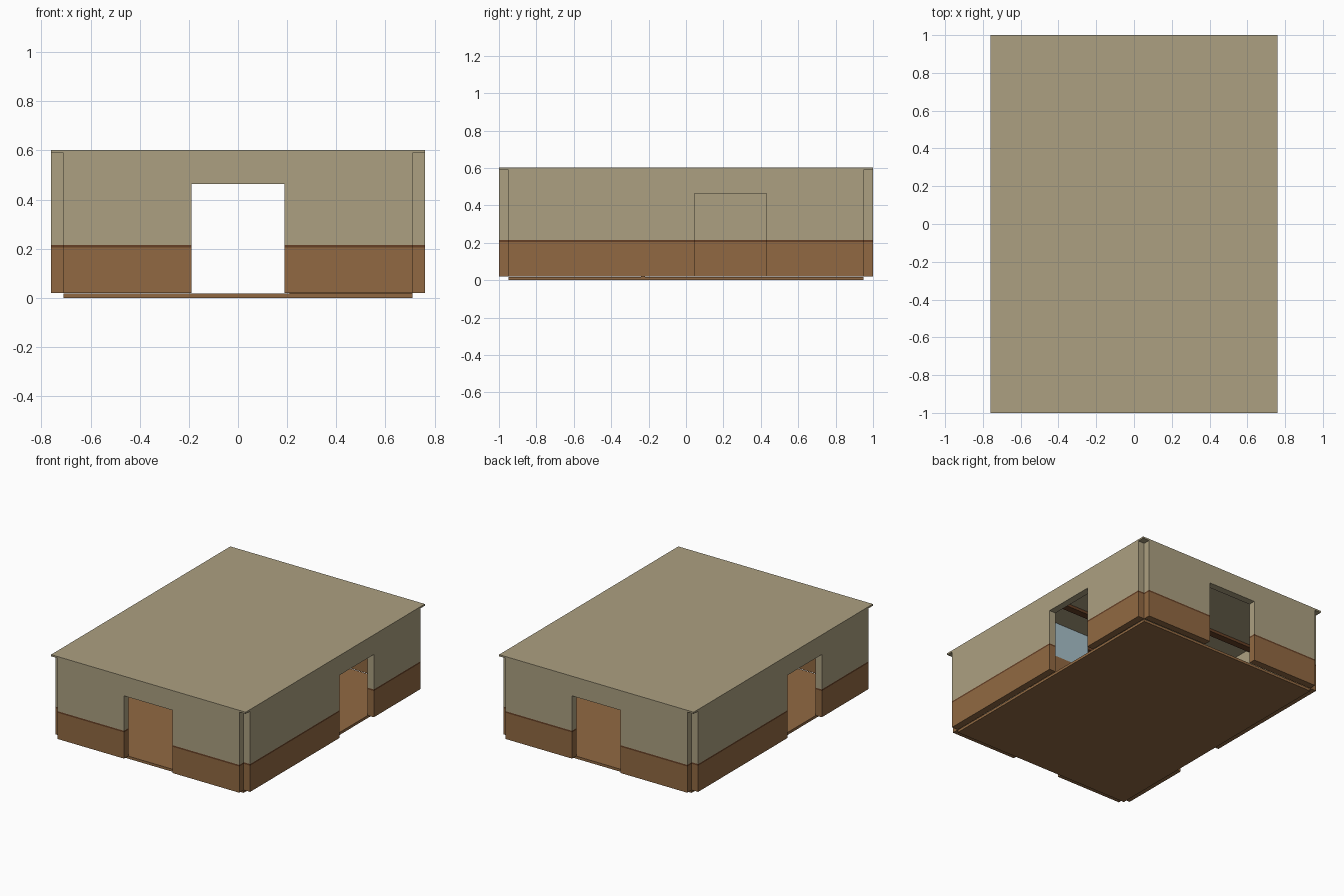
import bpy, bmesh

if "Cube" in bpy.data.objects:
    bpy.data.objects.remove(bpy.data.objects["Cube"])


def lin(c):
    c /= 255
    return c / 12.92 if c <= 0.04045 else ((c + 0.055) / 1.055) ** 2.4


def material(name, rgb):
    m = bpy.data.materials.new(name)
    m.diffuse_color = (*[lin(c) for c in rgb], 1)
    m.use_nodes = True
    m.node_tree.nodes["Principled BSDF"].inputs["Base Color"].default_value = m.diffuse_color
    return m


plaster = material("tan plaster", (172, 160, 129))
wood = material("brown wood", (145, 105, 66))
trim = material("dark brown trim", (102, 64, 38))
blue = material("pale blue", (168, 192, 202))
MATS = [plaster, wood, trim, blue]


def build(name, boxes):
    """One object from boxes given as (low corner, high corner, material)."""
    bm = bmesh.new()
    used = []
    for lo, hi, mat in boxes:
        if mat not in used:
            used.append(mat)
        v = [bm.verts.new((x, y, z)) for z in (lo[2], hi[2])
             for y in (lo[1], hi[1]) for x in (lo[0], hi[0])]
        for f in ((0, 2, 3, 1), (4, 5, 7, 6), (0, 1, 5, 4),
                  (2, 6, 7, 3), (0, 4, 6, 2), (1, 3, 7, 5)):
            bm.faces.new([v[i] for i in f]).material_index = used.index(mat)
    me = bpy.data.meshes.new(name)
    bm.to_mesh(me)
    bm.free()
    for m in used:
        me.materials.append(m)
    ob = bpy.data.objects.new(name, me)
    bpy.context.collection.objects.link(ob)
    return ob


X, Y, T = 0.76, 1.0, 0.05            # outer half sizes and wall thickness
Z0, Z1, DOOR = 0.02, 0.59, 0.463     # wall bottom, wall top, door head
BANDS = [(Z0, 0.205, wood), (0.205, 0.216, trim), (0.216, DOOR, plaster)]


def wall(name, half, d0, d1, near, far, along_x):
    """Banded wall with one doorway between d0 and d1."""
    def box(a, b, z0, z1, mat):
        if along_x:
            return ((a, near, z0), (b, far, z1), mat)
        return ((near, a, z0), (far, b, z1), mat)
    boxes = [box(a, b, z0, z1, m) for a, b in ((-half, d0), (d1, half))
             for z0, z1, m in BANDS]
    boxes.append(box(-half, half, DOOR, Z1, plaster))
    build(name, boxes)


# walls, meeting only at their inner corners
wall("front_wall", X - T, -0.19, 0.19, -Y, -Y + T, True)
wall("back_wall", X - T, -0.19, 0.19, Y - T, Y, True)
wall("right_wall", Y - T, 0.045, 0.43, X - T, X, False)
wall("left_wall", Y - T, -0.43, -0.045, -X, -X + T, False)

# floor slab and flat roof
build("floor", [((-X + T, -Y + T, 0), (X - T, Y - T, 0.018), wood)])
build("roof", [((-X, -Y, Z1), (X, Y, 0.602), plaster)])

# ceiling beams
for i, y in enumerate((-0.35, 0.0, 0.35)):
    build(f"ceiling_beam_{i + 1}",
          [((-X + T, y - 0.025, 0.57), (X - T, y + 0.025, Z1), trim)])

# inner partition with a pale blue upper panel
build("partition", [((0.21, -0.24, 0.018), (X - T, -0.22, 0.34), wood),
                    ((0.21, -0.24, 0.34), (X - T, -0.22, Z1), blue)])
